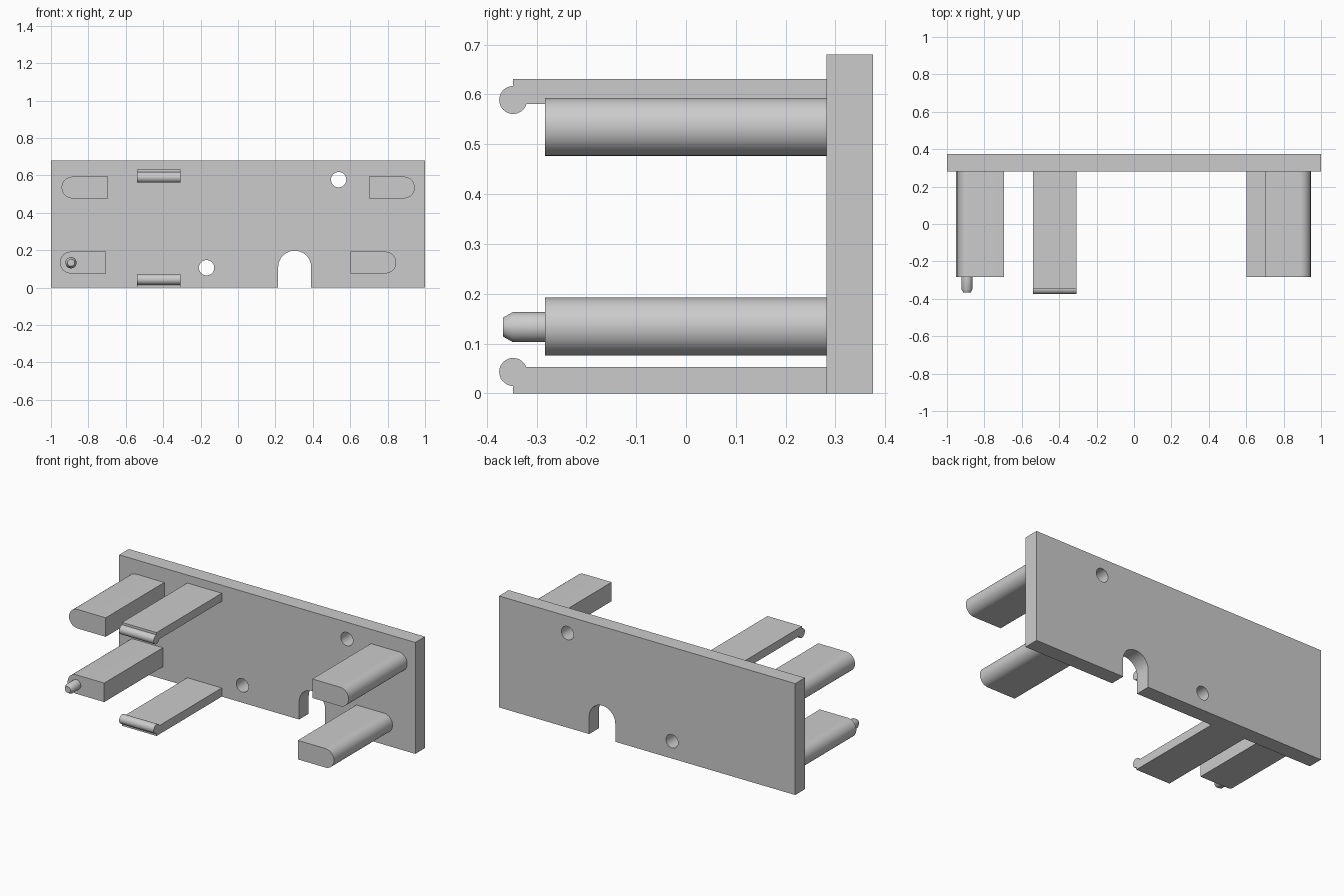
import bpy, bmesh, math

if "Cube" in bpy.data.objects:
    bpy.data.objects.remove(bpy.data.objects["Cube"], do_unlink=True)

grey = bpy.data.materials.new("plain grey")
grey.use_nodes = True
GREY = (0.6, 0.6, 0.6, 1)
grey.diffuse_color = GREY
grey.node_tree.nodes["Principled BSDF"].inputs["Base Color"].default_value = GREY

PLATE_FRONT, PLATE_BACK, HEIGHT = 0.282, 0.375, 0.68


def arc(cx, cy, r, start, end, steps=32):
    """Points on an arc, angles in degrees."""
    angles = [math.radians(start + (end - start) * i / steps) for i in range(steps + 1)]
    return [(cx + r * math.cos(a), cy + r * math.sin(a)) for a in angles]


def extrude(name, outline, axis, lo, hi):
    """Prism from an outline: (x, z) along y, or (y, z) along x."""
    bm = bmesh.new()
    place = (lambda p, d: (p[0], d, p[1])) if axis == "y" else (lambda p, d: (d, p[0], p[1]))
    rings = [[bm.verts.new(place(p, d)) for p in outline] for d in (lo, hi)]
    for ring in rings:
        bm.faces.new(ring)
    n = len(outline)
    for i in range(n):
        j = (i + 1) % n
        bm.faces.new((rings[0][i], rings[0][j], rings[1][j], rings[1][i]))
    return finish(name, bm)


def finish(name, bm):
    bmesh.ops.recalc_face_normals(bm, faces=bm.faces)
    mesh = bpy.data.meshes.new(name)
    bm.to_mesh(mesh)
    bm.free()
    mesh.materials.append(grey)
    obj = bpy.data.objects.new(name, mesh)
    bpy.context.collection.objects.link(obj)
    return obj


def smooth(obj):
    bpy.ops.object.select_all(action="DESELECT")
    obj.select_set(True)
    bpy.context.view_layer.objects.active = obj
    bpy.ops.object.shade_smooth_by_angle(angle=math.radians(30))


# Back plate with an arched cable notch in its lower edge
notch_x, notch_r, notch_z = 0.303, 0.088, 0.109
plate_outline = [(-1, 0), (notch_x - notch_r, 0)]
plate_outline += arc(notch_x, notch_z, notch_r, 180, 0)
plate_outline += [(notch_x + notch_r, 0), (1, 0), (1, HEIGHT), (-1, HEIGHT)]
plate = extrude("back_plate", plate_outline, "y", PLATE_FRONT, PLATE_BACK)

# Two screw holes through the plate
for label, x, z in (("upper", 0.538, 0.577), ("lower", -0.168, 0.106)):
    cutter = extrude(label + "_hole_cutter", arc(x, z, 0.041, 0, 360)[:-1], "y", 0.2, 0.45)
    cut = plate.modifiers.new(label + "_hole", "BOOLEAN")
    cut.operation = "DIFFERENCE"
    cut.solver = "EXACT"
    cut.object = cutter
    bpy.context.view_layer.objects.active = plate
    bpy.ops.object.modifier_apply(modifier=cut.name)
    bpy.data.objects.remove(cutter, do_unlink=True)
smooth(plate)

# Four posts, each rounded on its outer side
POST_R = 0.058
posts = (("upper_right_post", -0.943, -0.695, 0.535),
         ("lower_right_post", -0.952, -0.705, 0.134),
         ("upper_left_post", 0.945, 0.70, 0.535),
         ("lower_left_post", 0.846, 0.602, 0.134))
for name, outer, inner, z in posts:
    side = 1 if outer > 0 else -1
    round_end = [(outer - side * POST_R + side * px, pz) for px, pz in arc(0, z, POST_R, -90, 90)]
    smooth(extrude(name, round_end + [(inner, z + POST_R), (inner, z - POST_R)],
                   "y", -0.283, PLATE_FRONT))

# Locating pin with a tapered tip
bm = bmesh.new()
rings = [[bm.verts.new((x, y, z)) for x, z in arc(-0.893, 0.133, r, 0, 360)[:-1]]
         for y, r in ((-0.283, 0.03), (-0.348, 0.03), (-0.367, 0.019))]
bm.faces.new(rings[0])
bm.faces.new(rings[-1])
for a, b in zip(rings, rings[1:]):
    for i in range(len(a)):
        bm.faces.new((a[i - 1], a[i], b[i], b[i - 1]))
smooth(finish("locating_pin", bm))

# Two clip arms ending in a round snap bead
BEAD_R, BEAD_Y = 0.028, -0.347
for name, base, out, bead_z in (("lower_clip", 0, 1, 0.043), ("upper_clip", 0.631, -1, 0.589)):
    face = base + out * (0.053 if out > 0 else 0.05)
    rise = (face - bead_z) * out / BEAD_R
    bead = arc(BEAD_Y, 0, BEAD_R, 270, math.degrees(math.asin(rise)))
    outline = [(PLATE_FRONT, base), (BEAD_Y, base)]
    outline += [(y, bead_z + out * z) for y, z in bead]
    outline += [(PLATE_FRONT, face)]
    smooth(extrude(name, outline, "x", -0.54, -0.307))
